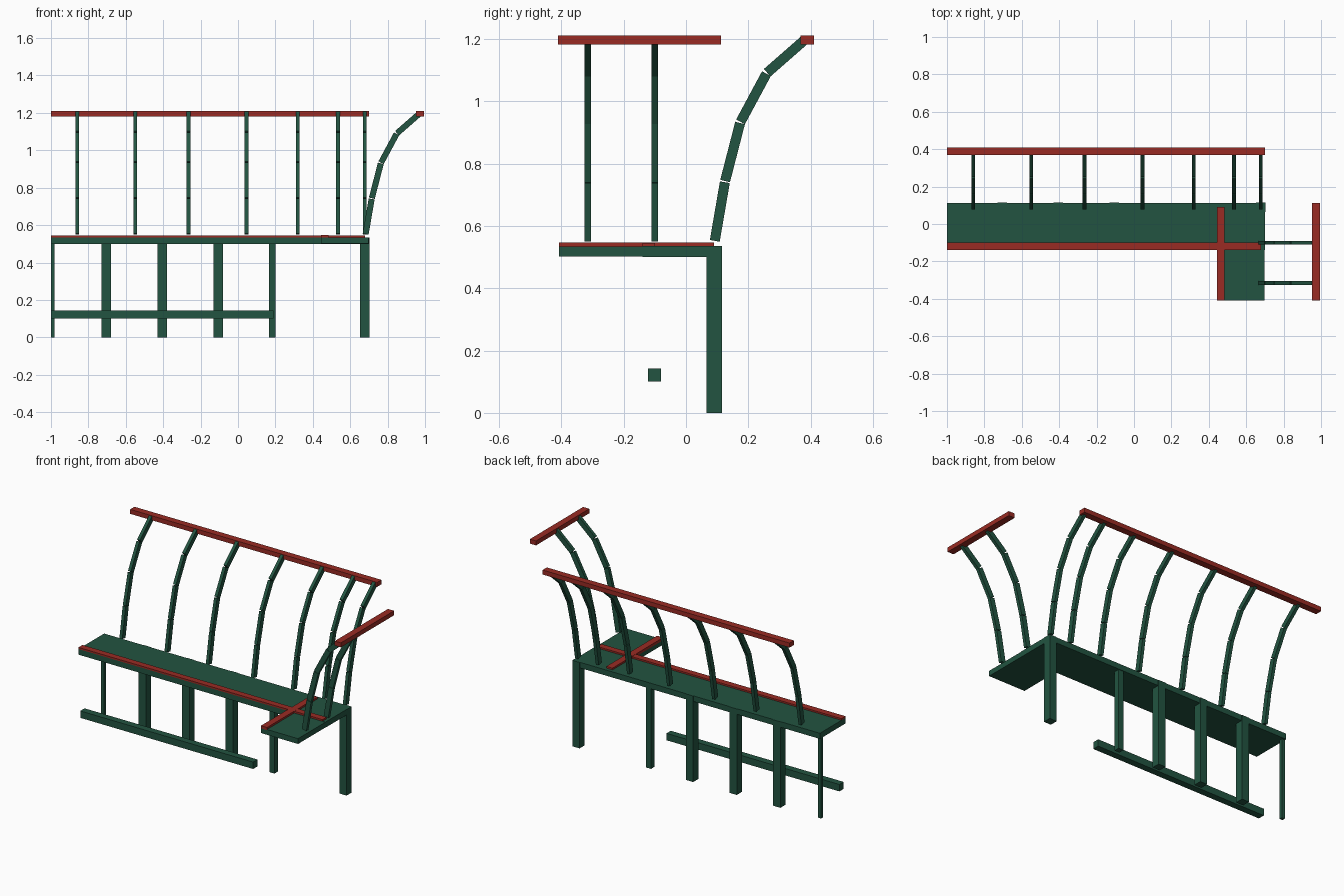
import bpy
from mathutils import Vector, Matrix

old = bpy.data.objects.get("Cube")
if old:
    bpy.data.objects.remove(old, do_unlink=True)


def material(name, rgb):
    m = bpy.data.materials.new(name)
    m.use_nodes = True
    m.diffuse_color = (*rgb, 1)
    m.node_tree.nodes["Principled BSDF"].inputs["Base Color"].default_value = (*rgb, 1)
    return m


GREEN = material("dark green", (0.016, 0.088, 0.052))
RED = material("brick red", (0.32, 0.024, 0.017))


def box(name, x, y, z, mat):
    """Box from its (low, high) range on each axis."""
    bpy.ops.mesh.primitive_cube_add(size=1)
    ob = bpy.context.object
    ob.name = name
    ranges = (x, y, z)
    centre = Vector([(a + b) / 2 for a, b in ranges])
    size = Matrix.Diagonal([b - a for a, b in ranges] + [1])
    ob.data.transform(Matrix.Translation(centre) @ size)
    ob.data.materials.append(mat)
    return ob


# Seat boards with red edge strips
box("long_seat", (-1, 0.7), (-0.14, 0.112), (0.5, 0.535), GREEN)
box("short_seat", (0.445, 0.699), (-0.408, -0.13), (0.501, 0.534), GREEN)
box("long_seat_strip", (-1, 0.68), (-0.14, -0.1), (0.53, 0.545), RED)
box("short_seat_strip", (0.443, 0.485), (-0.408, 0.09), (0.53, 0.546), RED)

# Legs along the back edge: centre x and thickness
for x, w in ((-0.99, 0.02), (-0.705, 0.05), (-0.405, 0.05),
             (-0.105, 0.05), (0.183, 0.035), (0.677, 0.05)):
    box("leg", (x - w / 2, x + w / 2), (0.09 - w / 2, 0.09 + w / 2), (0, 0.535), GREEN)

# Low front bar
box("foot_bar", (-1, 0.19), (-0.122, -0.08), (0.1, 0.143), GREEN)

# Top rails
box("back_rail", (-1, 0.7), (0.368, 0.41), (1.182, 1.21), RED)
box("side_rail", (0.953, 0.995), (-0.41, 0.113), (1.182, 1.21), RED)

# Curved back ribs, each made of four straight bars leaning outward
CURVE = [(0.092, 0.55), (0.125, 0.742), (0.174, 0.932), (0.259, 1.09), (0.38, 1.196)]


def rib(name, offset, sideways):
    for (a, za), (b, zb) in zip(CURVE, CURVE[1:]):
        start, end = Vector((0, a, za)), Vector((0, b, zb))
        along = end - start
        length = along.length - 0.004
        ob = box(name, (-0.01, 0.01), (-0.016, 0.016), (-length / 2, length / 2), GREEN)
        tilt = Vector((0, 0, 1)).rotation_difference(along).to_matrix().to_4x4()
        place = Matrix.Translation((start + end) / 2) @ tilt
        if sideways:
            turn = Matrix.Rotation(-1.570796, 4, "Z")
            place = Matrix.Translation((0.59, offset, 0)) @ turn @ place
        else:
            place = Matrix.Translation((offset, 0, 0)) @ place
        ob.data.transform(place)


for x in (-0.86, -0.55, -0.265, 0.045, 0.32, 0.535, 0.678):
    rib("back_rib", x, False)
for y in (-0.315, -0.1):
    rib("side_rib", y, True)
